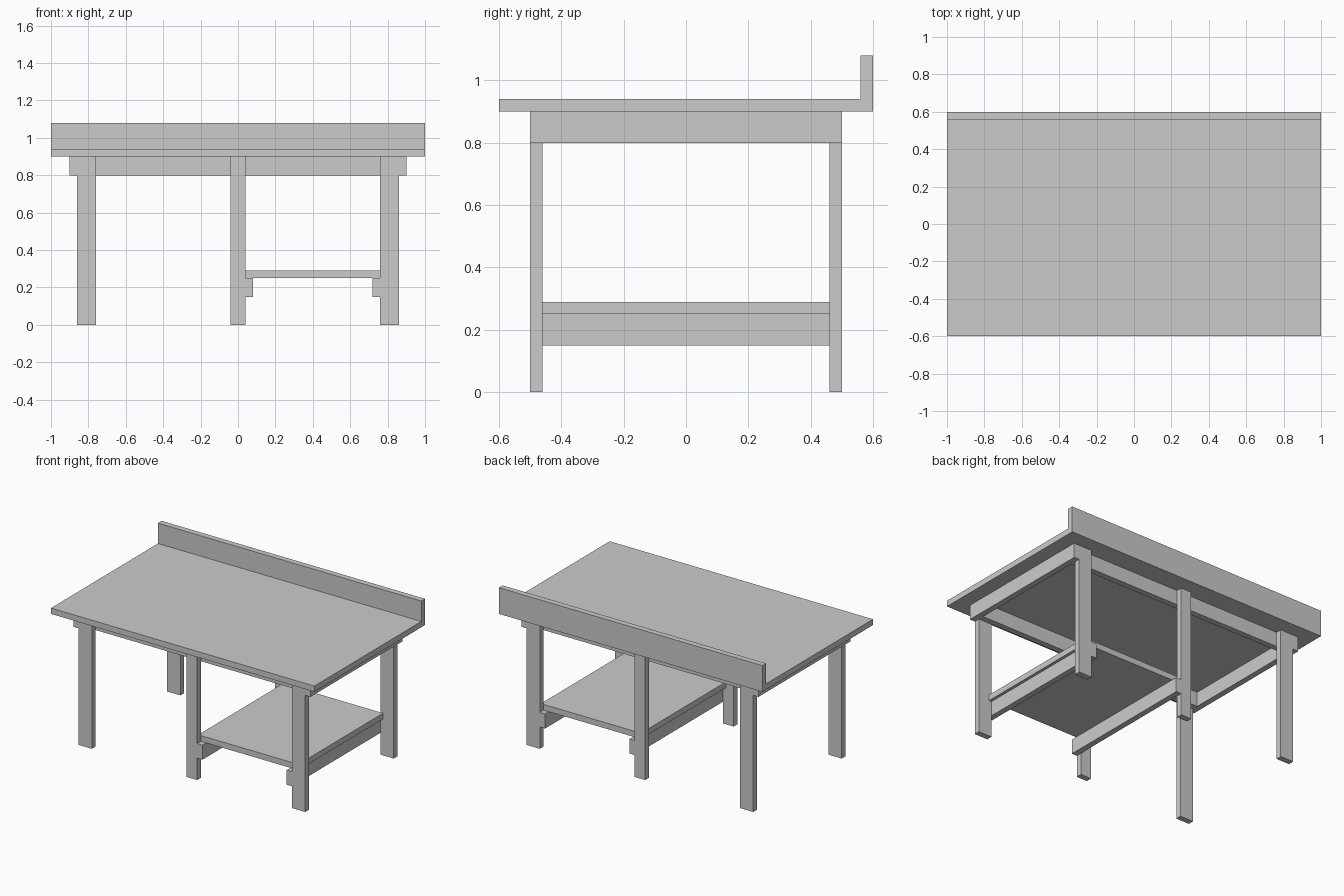
import bpy

if "Cube" in bpy.data.objects:
    bpy.data.objects.remove(bpy.data.objects["Cube"])


def box(name, x, y, z):
    """Axis-aligned box from (min, max) ranges."""
    bpy.ops.mesh.primitive_cube_add(size=1, location=[(a + b) / 2 for a, b in (x, y, z)])
    ob = bpy.context.object
    ob.name = name
    ob.scale = [b - a for a, b in (x, y, z)]
    bpy.ops.object.transform_apply(location=False, rotation=False, scale=True)
    return ob


def flip(r, s):
    """Mirror a range when s is -1."""
    return tuple(sorted((r[0] * s, r[1] * s)))


# worktop and raised back edge
box("worktop", (-1, 1), (-0.6, 0.6), (0.90, 0.94))
box("backboard", (-1, 1), (0.56, 0.6), (0.94, 1.08))

for s, side in ((-1, "front"), (1, "back")):
    y_leg = flip((0.46, 0.50), s)
    # three legs in each row
    box(side + "_left_leg", (-0.86, -0.76), y_leg, (0, 0.9))
    box(side + "_middle_leg", (-0.04, 0.04), y_leg, (0, 0.9))
    box(side + "_right_leg", (0.76, 0.86), y_leg, (0, 0.9))
    # long apron just inside the legs
    box(side + "_apron", (-0.86, 0.86), flip((0.42, 0.46), s), (0.8, 0.9))

# side aprons outside the end legs
for s, side in ((-1, "left"), (1, "right")):
    box(side + "_apron", flip((0.86, 0.90), s), (-0.5, 0.5), (0.8, 0.9))

# lower shelf on two bearer rails
box("shelf_inner_rail", (0.04, 0.08), (-0.5, 0.5), (0.15, 0.25))
box("shelf_outer_rail", (0.72, 0.76), (-0.5, 0.5), (0.15, 0.25))
box("lower_shelf", (0.02, 0.78), (-0.46, 0.46), (0.25, 0.29))
